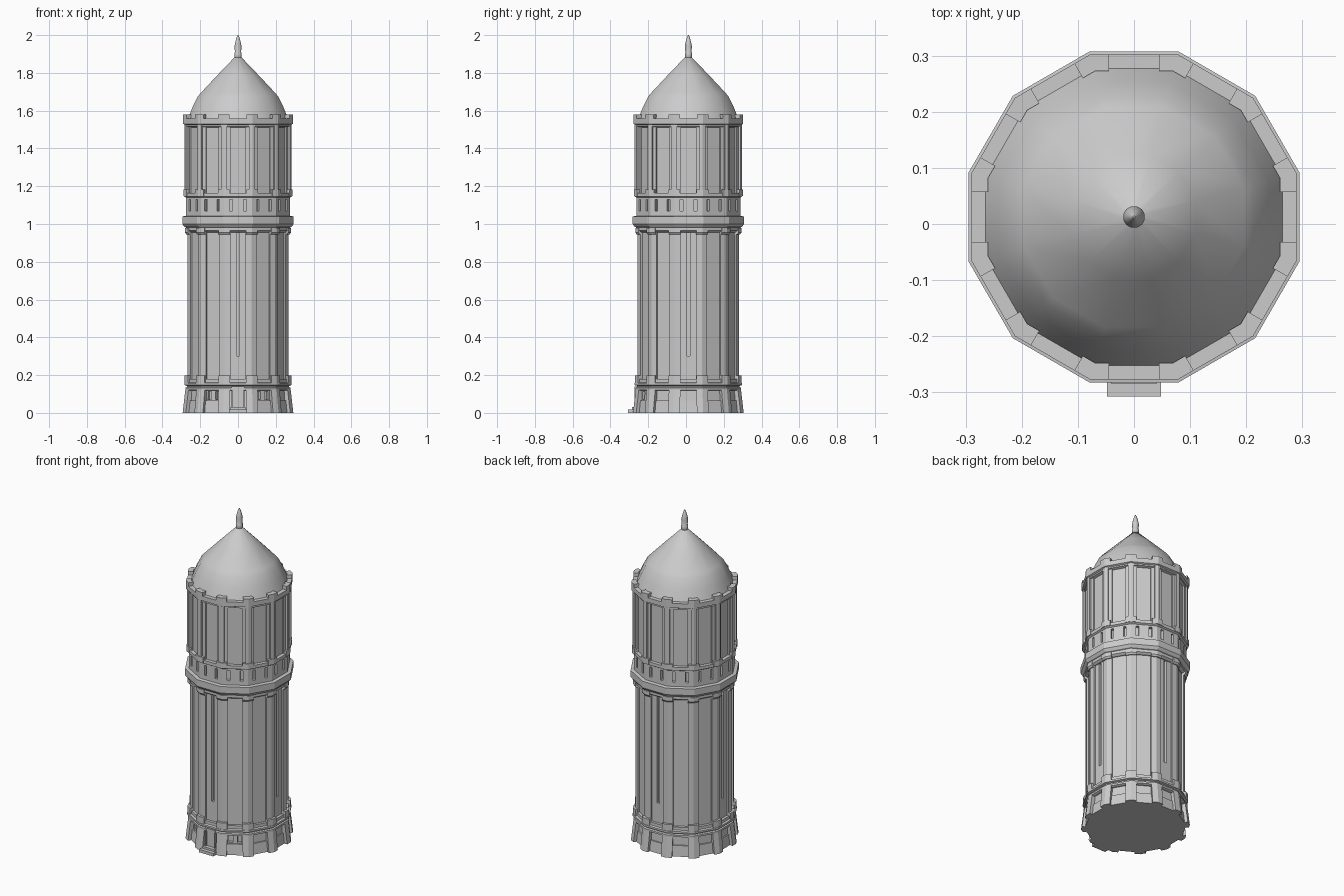
import bpy, bmesh, math
from mathutils import Vector

if "Cube" in bpy.data.objects:
    bpy.data.objects.remove(bpy.data.objects["Cube"])

N, CY = 12, 0.0125            # twelve-sided tower, centre shifted by the door step
T = math.tan(math.pi / N)
stone = bpy.data.materials.new("pale stone")
stone.diffuse_color = (0.6, 0.6, 0.6, 1)
stone.use_nodes = True
stone.node_tree.nodes["Principled BSDF"].inputs["Base Color"].default_value = stone.diffuse_color


def finish(bm, name):
    bmesh.ops.recalc_face_normals(bm, faces=bm.faces)
    me = bpy.data.meshes.new(name)
    bm.to_mesh(me)
    bm.free()
    me.materials.append(stone)
    ob = bpy.data.objects.new(name, me)
    ob.location.y = CY
    bpy.context.collection.objects.link(ob)
    return ob


def frame(k):
    """Outward normal and tangent of tower side k (side 0 faces front)."""
    a = -math.pi / 2 + k * 2 * math.pi / N
    return (Vector((math.cos(a), math.sin(a), 0)),
            Vector((-math.sin(a), math.cos(a), 0)))


def loft(bm, loops):
    rings = [[bm.verts.new(p) for p in loop] for loop in loops]
    n = len(rings[0])
    for a, b in zip(rings, rings[1:]):
        for i in range(n):
            j = (i + 1) % n
            bm.faces.new((a[i], a[j], b[j], b[i]))
    bm.faces.new(rings[0][::-1])
    bm.faces.new(rings[-1])


def tower(name, profile):
    """Twelve-sided solid from (apothem, z) points."""
    bm = bmesh.new()
    loops = []
    for r, z in profile:
        loops.append([n * r + t * r * T + Vector((0, 0, z))
                      for n, t in (frame(k) for k in range(N))])
    loft(bm, loops)
    return finish(bm, name)


def corners(name, inner, w, profile):
    """Blocks wrapped round all corners; profile is (outer apothem, z)."""
    bm = bmesh.new()
    for k in range(N):
        (n, t), (m, u) = frame(k), frame(k + 1)
        loops = []
        for r, z in profile:
            s = r * T - w
            h = Vector((0, 0, z))
            loops.append([n * r + t * s + h, n * r + t * r * T + h,
                          m * r - u * s + h, m * inner - u * s + h,
                          n * inner + t * inner * T + h, n * inner + t * s + h])
        loft(bm, loops)
    return finish(bm, name)


def blocks(name, items):
    """Boxes on tower sides: (side, offset, width, inner, outer, z0, z1)."""
    bm = bmesh.new()
    for k, off, w, r0, r1, z0, z1 in items:
        n, t = frame(k)
        loft(bm, [[n * r + t * (off + s * w / 2) + Vector((0, 0, z))
                   for r, s in ((r0, -1), (r1, -1), (r1, 1), (r0, 1))]
                  for z in (z0, z1)])
    return finish(bm, name)


def cut(ob, items):
    cutter = blocks("cutter", items)
    cutter.hide_render = True
    mod = ob.modifiers.new("openings", 'BOOLEAN')
    mod.operation, mod.solver, mod.object = 'DIFFERENCE', 'EXACT', cutter
    bpy.context.view_layer.objects.active = ob
    bpy.ops.object.modifier_apply(modifier=mod.name)
    bpy.data.objects.remove(cutter)


def smooth(ob, angle):
    bpy.ops.object.select_all(action='DESELECT')
    ob.select_set(True)
    bpy.context.view_layer.objects.active = ob
    bpy.ops.object.shade_smooth_by_angle(angle=math.radians(angle))


# Base: battered core, windows in most sides, buttresses and cornice
base = tower("base", [(0.274, 0), (0.268, 0.065), (0.26, 0.065), (0.258, 0.13)])
cut(base, [(k, s * 0.024, 0.022, 0.24, 0.32, 0.07, 0.112)
           for k in (1, 11) for s in (-1, 1)])
corners("base_buttresses", 0.24, 0.033, [(0.293, 0), (0.279, 0.122)])
tower("base_cornice", [(0.27, 0.118), (0.279, 0.122), (0.279, 0.133), (0.271, 0.137),
                       (0.271, 0.143), (0.284, 0.147), (0.284, 0.158),
                       (0.273, 0.162), (0.273, 0.18), (0.25, 0.18)])
corners("base_merlons", 0.245, 0.033, [(0.282, 0.155), (0.282, 0.198)])

# Door and step
blocks("door_frame", [(0, s * 0.03, 0.008, 0.25, 0.284, 0.0, 0.14) for s in (-1, 1)]
       + [(0, 0, 0.068, 0.25, 0.285, 0.132, 0.141)])
blocks("door", [(0, 0, 0.056, 0.25, 0.275, 0.02, 0.134)])
blocks("door_step", [(0, 0, 0.096, 0.25, 0.32, 0, 0.018),
                     (0, 0, 0.08, 0.25, 0.298, 0.018, 0.03)])

# Lower shaft with four tall slits
shaft = tower("lower_shaft", [(0.257, 0.17), (0.257, 0.97)])
cut(shaft, [(k, 0, 0.016, 0.24, 0.3, 0.3, 0.955) for k in (0, 3, 6, 9)])
corners("lower_pilasters", 0.24, 0.031, [(0.268, 0.17), (0.268, 0.97)])
corners("shaft_capitals", 0.24, 0.033, [(0.274, 0.945), (0.281, 0.955), (0.281, 0.98)])

# Gallery: flared ring, band with paired windows, upper rim
tower("gallery_ring", [(0.262, 0.955), (0.276, 0.965), (0.276, 0.982), (0.284, 0.985),
                       (0.295, 1.0), (0.295, 1.04), (0.26, 1.045)])
band = tower("gallery_band", [(0.275, 1.03), (0.275, 1.15)])
cut(band, [(k, s * 0.037, 0.016, 0.255, 0.3, 1.068, 1.13)
           for k in range(N) for s in (-1, 1)])
tower("gallery_rim", [(0.275, 1.14), (0.285, 1.146), (0.285, 1.165), (0.25, 1.165)])
corners("gallery_merlons", 0.255, 0.033, [(0.288, 1.148), (0.288, 1.182)])

# Upper shaft with stepped pilasters
tower("upper_shaft", [(0.264, 1.15), (0.264, 1.54)])
corners("upper_panels", 0.25, 0.034, [(0.273, 1.15), (0.273, 1.53)])
corners("upper_pilasters", 0.25, 0.017, [(0.284, 1.15), (0.284, 1.53)])

# Parapet with merlons
tower("parapet", [(0.264, 1.512), (0.28, 1.517), (0.28, 1.525), (0.29, 1.53),
                  (0.29, 1.558), (0.25, 1.558)])
corners("parapet_merlons", 0.26, 0.033, [(0.29, 1.55), (0.29, 1.58)])

# Roof and finial
roof = tower("roof", [(0.268, 1.55), (0.258, 1.575), (0.24, 1.62), (0.213, 1.675),
                      (0.196, 1.695), (0.11, 1.787), (0.014, 1.887)])
smooth(roof, 50)
finial = tower("finial", [(0.014, 1.875), (0.019, 1.882), (0.019, 1.905), (0.016, 1.91),
                          (0.019, 1.94), (0.014, 1.965), (0.007, 1.99), (0.002, 2.0)])
smooth(finial, 40)
